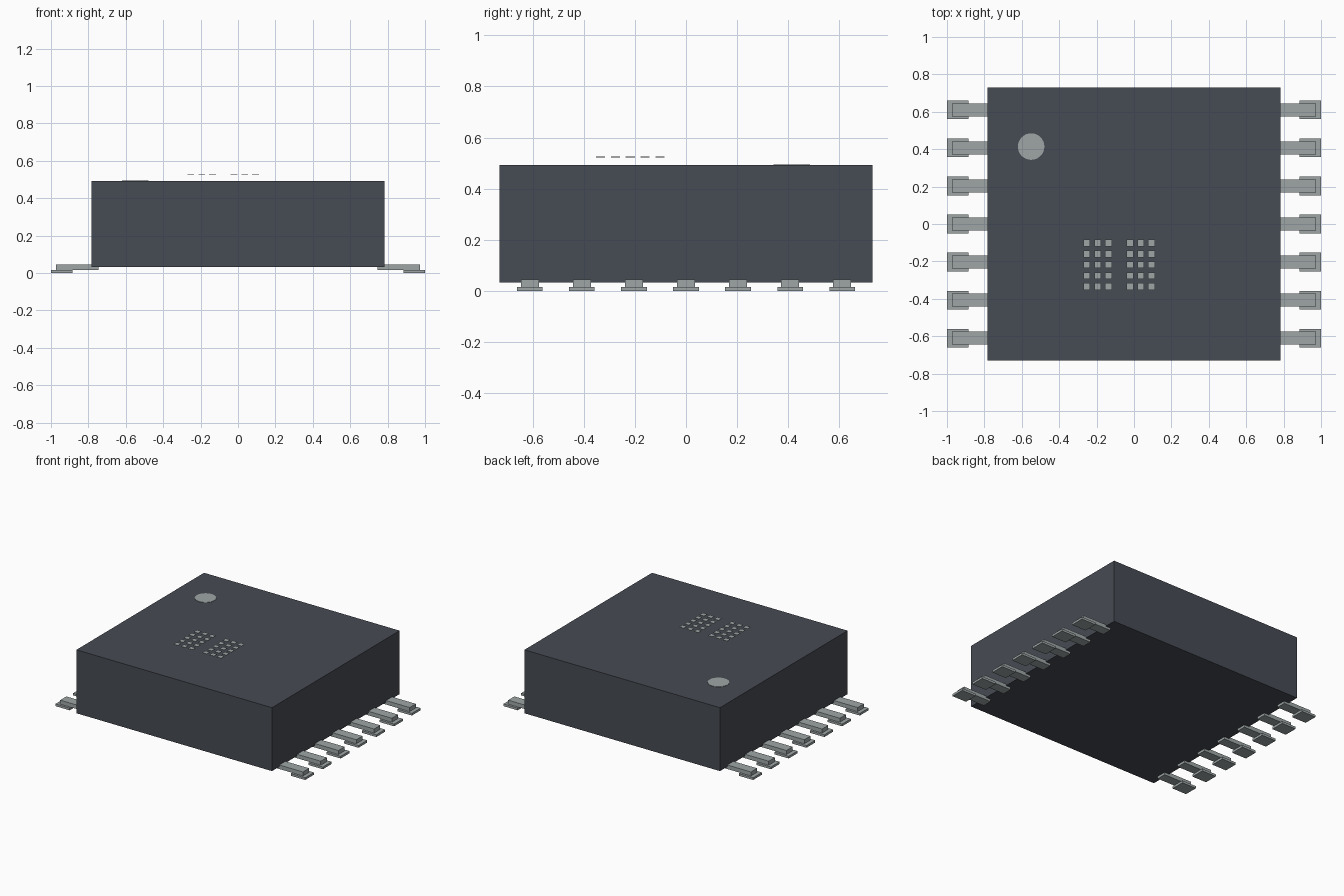
import bpy
import bmesh
from mathutils import Matrix, Vector

cube = bpy.data.objects.get("Cube")
if cube:
    bpy.data.objects.remove(cube, do_unlink=True)


def make_material(name, rgb):
    mat = bpy.data.materials.new(name)
    mat.use_nodes = True
    color = (*rgb, 1.0)
    mat.diffuse_color = color
    mat.node_tree.nodes["Principled BSDF"].inputs["Base Color"].default_value = color
    return mat


def add_box(bm, low, high):
    low, high = Vector(low), Vector(high)
    place = Matrix.Translation((low + high) / 2) @ Matrix.Diagonal((*(high - low), 1.0))
    bmesh.ops.create_cube(bm, size=1.0, matrix=place)


def finish(bm, name, mat):
    mesh = bpy.data.meshes.new(name)
    bm.to_mesh(mesh)
    bm.free()
    mesh.materials.append(mat)
    obj = bpy.data.objects.new(name, mesh)
    bpy.context.collection.objects.link(obj)
    return obj


charcoal = make_material("charcoal plastic", (0.062, 0.070, 0.087))
metal = make_material("grey metal", (0.345, 0.384, 0.384))

HALF_X, HALF_Y, BOTTOM, TOP = 0.783, 0.73, 0.033, 0.492

# Package body
bm = bmesh.new()
add_box(bm, (-HALF_X, -HALF_Y, BOTTOM), (HALF_X, HALF_Y, TOP))
finish(bm, "package_body", charcoal)

# Seven pins on each side: a raised bar resting on a wider foot
for side, label in ((1, "left"), (-1, "right")):
    for i in range(7):
        y = (i - 3) * 0.2035
        for part, x0, x1, half, z0, z1 in (
            ("bar", 0.745, 0.972, 0.035, 0.016, 0.045),
            ("foot", 0.885, 1.0, 0.05, 0.0, 0.016),
        ):
            bm = bmesh.new()
            xs = sorted((side * x0, side * x1))
            add_box(bm, (xs[0], y - half, z0), (xs[1], y + half, z1))
            finish(bm, f"{label}_pin_{part}_{i + 1}", metal)

# Round orientation mark on the top face
bm = bmesh.new()
bmesh.ops.create_cone(bm, cap_ends=True, segments=32, radius1=0.071, radius2=0.071,
                      depth=0.004, matrix=Matrix.Translation((-0.55, 0.414, TOP)))
finish(bm, "orientation_mark", metal)

# Two plain blocks of thin square dots above the top face
bm = bmesh.new()
for start in (-0.252, -0.022):
    for col in range(3):
        for row in range(5):
            x, y = start + col * 0.058, -0.102 - row * 0.058
            add_box(bm, (x - 0.018, y - 0.018, 0.523), (x + 0.018, y + 0.018, 0.526))
finish(bm, "dot_blocks", metal)
